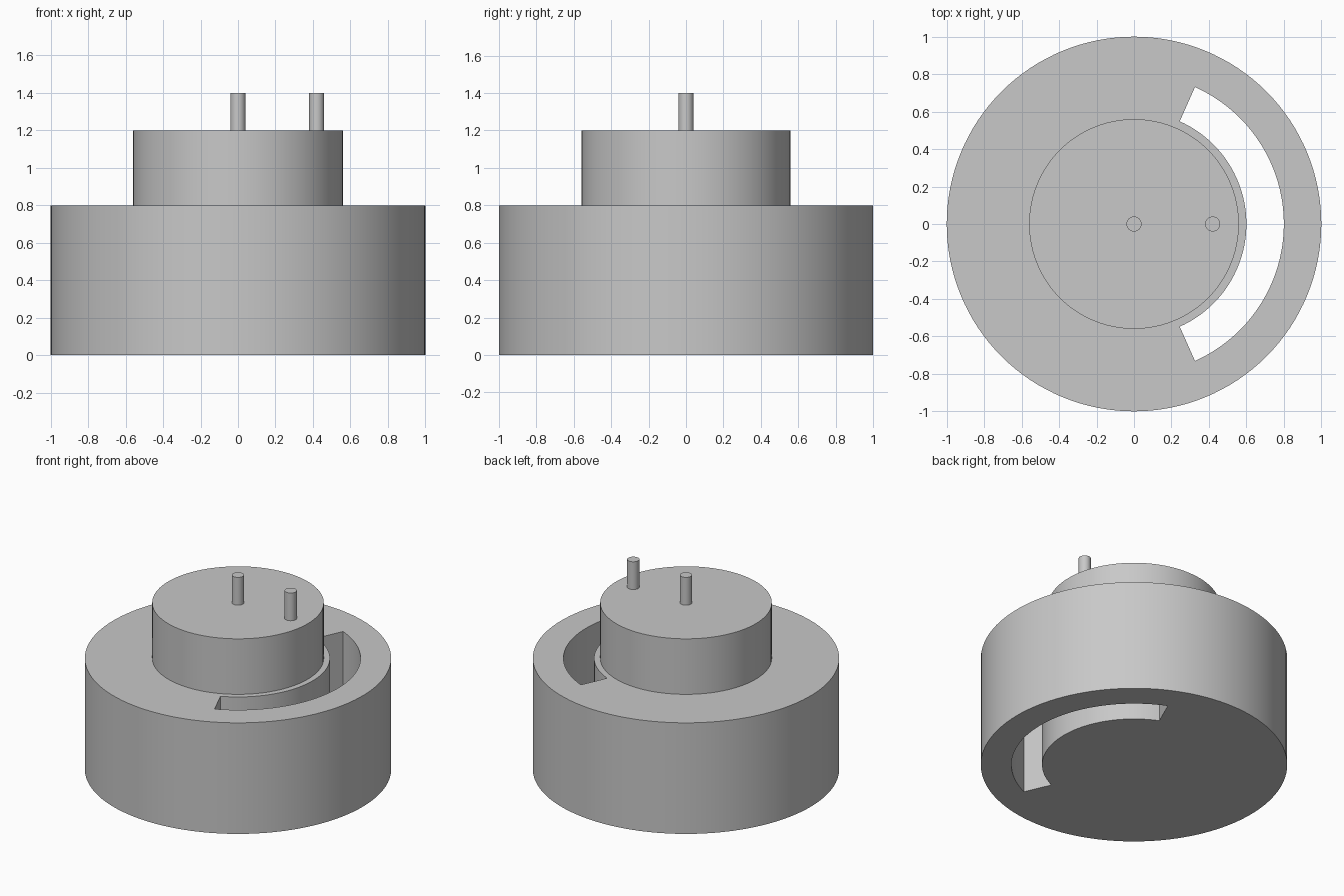
import bpy, bmesh
from math import cos, sin, radians

if "Cube" in bpy.data.objects:
    bpy.data.objects.remove(bpy.data.objects["Cube"], do_unlink=True)

# Single grey finish
GREY = (0.58, 0.58, 0.58, 1.0)
grey = bpy.data.materials.new("plain_grey")
grey.use_nodes = True
grey.diffuse_color = GREY
grey.node_tree.nodes["Principled BSDF"].inputs["Base Color"].default_value = GREY


def prism(name, outline, z0, z1):
    """Extrude a closed xy outline from z0 to z1."""
    bm = bmesh.new()
    face = bm.faces.new([bm.verts.new((x, y, z0)) for x, y in outline])
    top = bmesh.ops.extrude_face_region(bm, geom=[face])["geom"]
    verts = [v for v in top if isinstance(v, bmesh.types.BMVert)]
    bmesh.ops.translate(bm, verts=verts, vec=(0, 0, z1 - z0))
    bmesh.ops.recalc_face_normals(bm, faces=bm.faces)
    mesh = bpy.data.meshes.new(name)
    bm.to_mesh(mesh)
    bm.free()
    mesh.materials.append(grey)
    obj = bpy.data.objects.new(name, mesh)
    bpy.context.collection.objects.link(obj)
    return obj


def arc(radius, start, end, steps):
    angles = [radians(start + (end - start) * i / steps) for i in range(steps + 1)]
    return [(radius * cos(a), radius * sin(a)) for a in angles]


def disc(name, radius, z0, z1, steps, x=0.0):
    outline = [(x + px, py) for px, py in arc(radius, 0, 360, steps)[:-1]]
    return prism(name, outline, z0, z1)


def smooth(obj):
    bpy.ops.object.select_all(action="DESELECT")
    obj.select_set(True)
    bpy.context.view_layer.objects.active = obj
    bpy.ops.object.shade_smooth_by_angle(angle=radians(30))


# Wide base with a curved slot cut right through its left side
base = disc("base", 1.0, 0.0, 0.8, 128)
slot = prism("slot_cutter", arc(0.6, -66, 66, 48) + arc(0.8, 66, -66, 48), -0.1, 0.9)
cut = base.modifiers.new("slot", "BOOLEAN")
cut.operation = "DIFFERENCE"
cut.solver = "EXACT"
cut.object = slot
bpy.context.view_layer.objects.active = base
bpy.ops.object.modifier_apply(modifier=cut.name)
bpy.data.objects.remove(slot, do_unlink=True)

# Upper drum and its two pins
drum = disc("upper_drum", 0.56, 0.8, 1.2, 96)
centre_pin = disc("centre_pin", 0.04, 1.2, 1.4, 32)
side_pin = disc("side_pin", 0.04, 1.2, 1.4, 32, x=0.42)

for part in (base, drum, centre_pin, side_pin):
    smooth(part)
